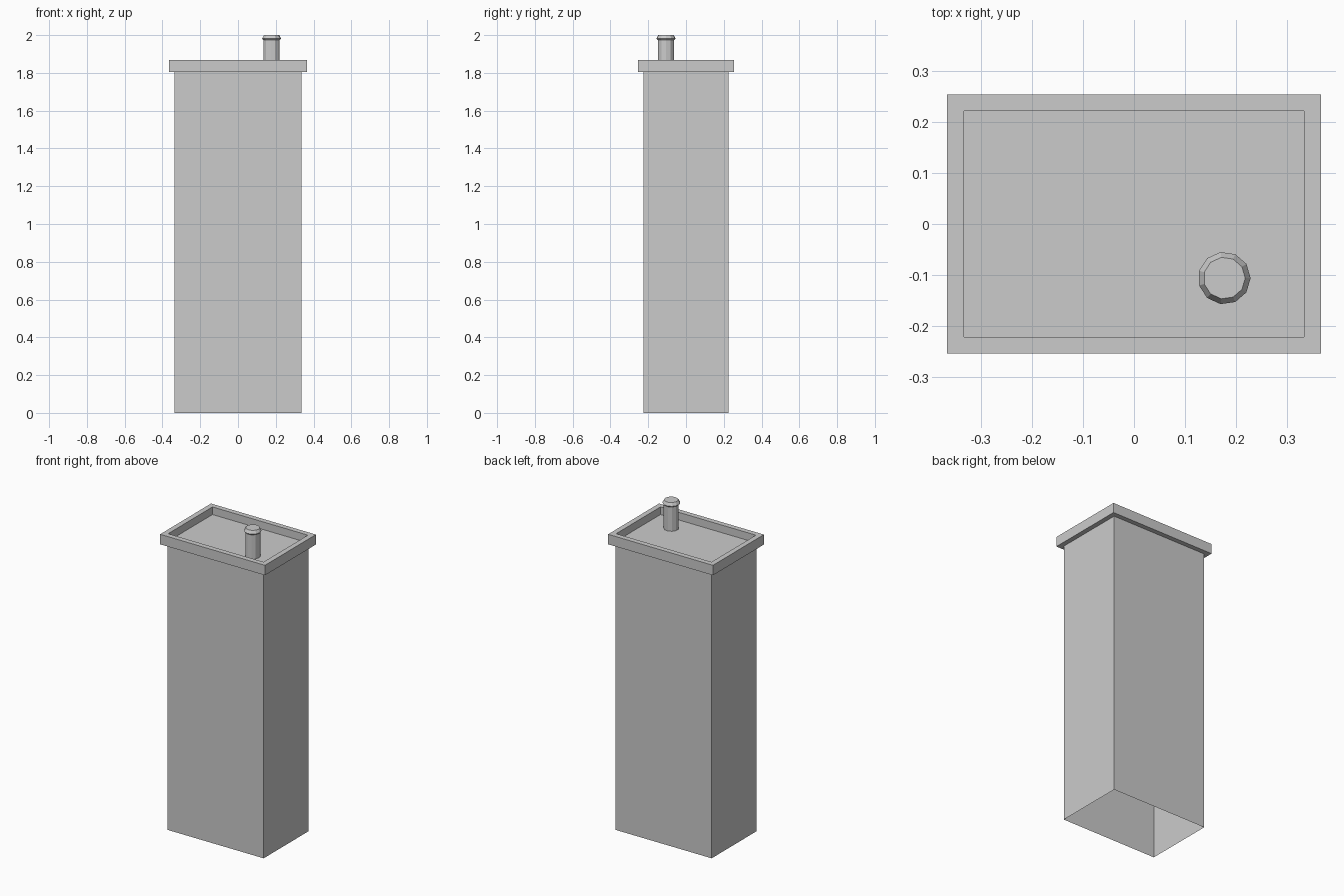
import bpy, bmesh
from math import cos, sin, tau

if "Cube" in bpy.data.objects:
    bpy.data.objects.remove(bpy.data.objects["Cube"])


def rect(hx, hy, z):
    return [(-hx, -hy, z), (hx, -hy, z), (hx, hy, z), (-hx, hy, z)]


def ring(cx, cy, r, z, n):
    return [(cx + r * cos(tau * i / n), cy + r * sin(tau * i / n), z) for i in range(n)]


def loft(name, loops, cap_end=False):
    """Join successive loops with quads, optionally closing the last one."""
    bm = bmesh.new()
    rows = [[bm.verts.new(p) for p in loop] for loop in loops]
    n = len(rows[0])
    for a, b in zip(rows, rows[1:]):
        for i in range(n):
            j = (i + 1) % n
            bm.faces.new((a[i], a[j], b[j], b[i]))
    if cap_end:
        bm.faces.new(rows[-1])
    mesh = bpy.data.meshes.new(name)
    bm.to_mesh(mesh)
    bm.free()
    obj = bpy.data.objects.new(name, mesh)
    bpy.context.collection.objects.link(obj)
    return obj


BODY = (0.336, 0.224)
RIM = (0.366, 0.254)
INNER = (0.333, 0.221)
RIM_LOW, RIM_TOP, FLOOR = 1.805, 1.868, 1.82

# Hollow shaft, open at the bottom
loft("shaft", [rect(*BODY, 0), rect(*BODY, RIM_LOW)])

# Overhanging rim with the recessed roof inside it
loft("rim_and_roof", [rect(*BODY, RIM_LOW), rect(*RIM, RIM_LOW), rect(*RIM, RIM_TOP),
                      rect(*INNER, RIM_TOP), rect(*INNER, FLOOR)], cap_end=True)

# Eleven-sided vent pipe with a flared cap
profile = [(0.044, FLOOR), (0.044, 1.973), (0.0515, 1.981), (0.041, 2.0)]
loft("vent_pipe", [ring(0.177, -0.106, r, z, 11) for r, z in profile], cap_end=True)
